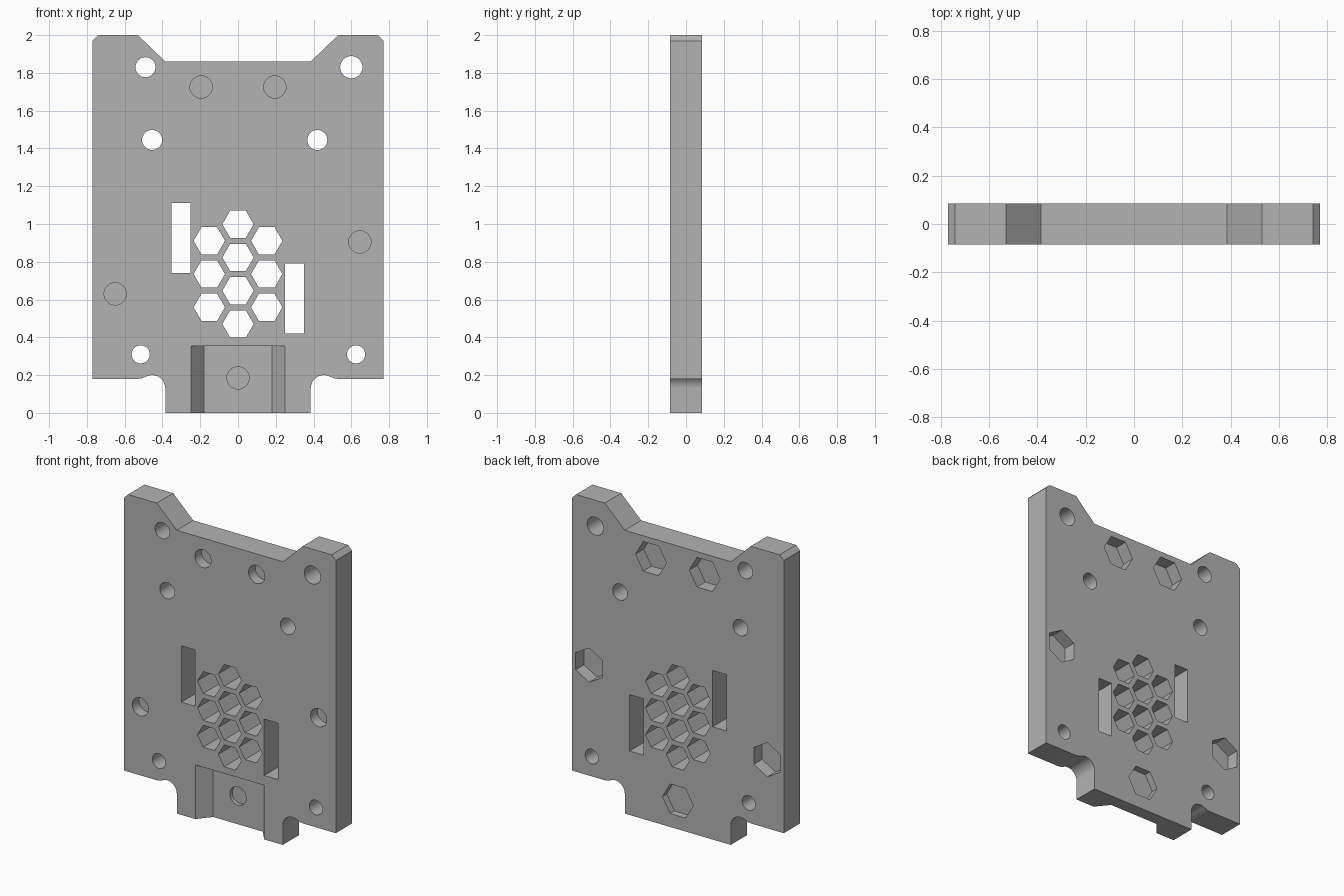
import bpy, bmesh, math

if "Cube" in bpy.data.objects:
    bpy.data.objects.remove(bpy.data.objects["Cube"])

HALF = 0.085   # half the plate thickness

grey = bpy.data.materials.new("plain grey")
grey.use_nodes = True
colour = (0.45, 0.45, 0.45, 1)
grey.diffuse_color = colour
grey.node_tree.nodes["Principled BSDF"].inputs["Base Color"].default_value = colour


def add_prism(bm, outline, y0, y1):
    """Extrude an (x, z) outline from y0 to y1."""
    face = bm.faces.new([bm.verts.new((x, y0, z)) for x, z in outline])
    new = bmesh.ops.extrude_face_region(bm, geom=[face])["geom"]
    verts = [v for v in new if isinstance(v, bmesh.types.BMVert)]
    bmesh.ops.translate(bm, verts=verts, vec=(0, y1 - y0, 0))


def ngon(x, z, r, sides, turn=0):
    return [(x + r * math.cos(turn + math.tau * i / sides),
             z + r * math.sin(turn + math.tau * i / sides)) for i in range(sides)]


def make_object(name, bm):
    bmesh.ops.recalc_face_normals(bm, faces=bm.faces)
    mesh = bpy.data.meshes.new(name)
    bm.to_mesh(mesh)
    bm.free()
    mesh.materials.append(grey)
    obj = bpy.data.objects.new(name, mesh)
    bpy.context.collection.objects.link(obj)
    return obj


def cut(target, cutter):
    cutter.hide_render = True
    mod = target.modifiers.new("cut", "BOOLEAN")
    mod.operation = "DIFFERENCE"
    mod.solver = "EXACT"
    mod.object = cutter
    bpy.context.view_layer.objects.active = target
    bpy.ops.object.modifier_apply(modifier=mod.name)
    bpy.data.objects.remove(cutter)


# Plate outline: right half from the bottom tab to the top, then mirrored
half = [(0.385, 0)]
for i in range(13):
    a = math.radians(180 - 10 * i)
    half.append((0.455 + 0.07 * math.cos(a), 0.13 + 0.07 * math.sin(a)))
half += [(0.51, 0.183), (0.53, 0.18), (0.77, 0.18), (0.77, 1.97), (0.74, 2),
         (0.53, 2), (0.385, 1.86)]
bm = bmesh.new()
add_prism(bm, half + [(-x, z) for x, z in reversed(half)], -HALF, HALF)
plate = make_object("mounting_plate", bm)

# Tapered recess at the bottom of the front
bm = bmesh.new()
section = [(-0.25, -HALF), (-0.18, 0), (0.18, 0), (0.25, -HALF), (0.25, -0.2), (-0.25, -0.2)]
low = bm.faces.new([bm.verts.new((x, y, -0.1)) for x, y in section])
new = bmesh.ops.extrude_face_region(bm, geom=[low])["geom"]
bmesh.ops.translate(bm, verts=[v for v in new if isinstance(v, bmesh.types.BMVert)],
                    vec=(0, 0, 0.455))
cut(plate, make_object("recess_cutter", bm))

# Through openings: screw holes, slots and honeycomb vent
bm = bmesh.new()
for x, z, r in [(-0.49, 1.83, 0.053), (0.6, 1.83, 0.059), (-0.455, 1.445, 0.053),
                (0.42, 1.445, 0.053), (-0.515, 0.31, 0.048), (0.625, 0.31, 0.048)]:
    add_prism(bm, ngon(x, z, r, 32), -0.2, 0.2)
for x, z in [(-0.3025, 0.925), (0.3, 0.605)]:
    add_prism(bm, [(x - 0.05, z - 0.185), (x + 0.05, z - 0.185),
                   (x + 0.05, z + 0.185), (x - 0.05, z + 0.185)], -0.2, 0.2)
for column, count in [(-1, 3), (0, 4), (1, 3)]:
    for row in range(count):
        z = 0.735 + 0.176 * (row - (count - 1) / 2)
        add_prism(bm, ngon(column * 0.152, z, 0.083, 6), -0.2, 0.2)

# Blind screw holes at the front with hexagonal nut pockets behind
for x, z, turn in [(-0.195, 1.725, 0), (0.195, 1.725, 0), (0.645, 0.905, 30),
                   (-0.65, 0.63, 30), (0, 0.185, 0)]:
    in_recess = x == 0
    add_prism(bm, ngon(x, z, 0.059, 32), -0.2, 0.025 if in_recess else -0.015)
    add_prism(bm, ngon(x, z, 0.112, 6, math.radians(turn)),
              0.04 if in_recess else 0.0, 0.2)
cut(plate, make_object("opening_cutter", bm))

# Smooth round walls, sharp edges elsewhere
plate.select_set(True)
bpy.context.view_layer.objects.active = plate
bpy.ops.object.shade_smooth_by_angle(angle=math.radians(30))
